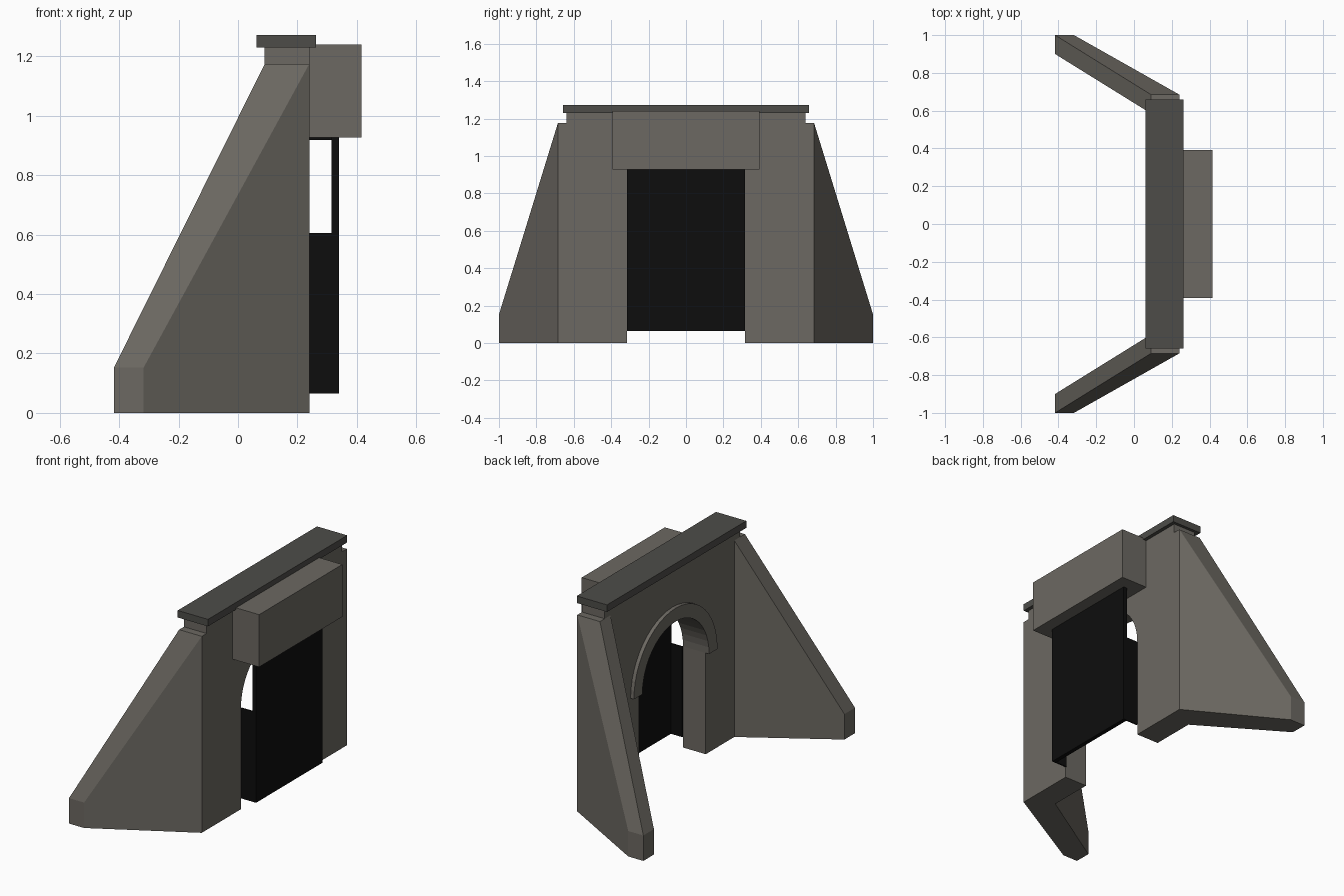
import bpy, bmesh, math

if "Cube" in bpy.data.objects:
    bpy.data.objects.remove(bpy.data.objects["Cube"])


def material(name, rgb):
    m = bpy.data.materials.new(name)
    m.diffuse_color = (*rgb, 1)
    m.use_nodes = True
    m.node_tree.nodes["Principled BSDF"].inputs["Base Color"].default_value = m.diffuse_color
    return m


STONE = material("stone", (0.15, 0.14, 0.122))
COPING = material("dark_stone", (0.075, 0.073, 0.066))
BLACK = material("tunnel_black", (0.004, 0.004, 0.004))


def finish(name, bm, mat):
    bmesh.ops.recalc_face_normals(bm, faces=bm.faces)
    me = bpy.data.meshes.new(name)
    bm.to_mesh(me)
    bm.free()
    me.materials.append(mat)
    ob = bpy.data.objects.new(name, me)
    bpy.context.collection.objects.link(ob)
    return ob


def box(name, x, y, z, mat):
    bm = bmesh.new()
    bmesh.ops.create_cube(bm, size=1)
    for v in bm.verts:
        v.co = [(a + b) / 2 + c * (b - a) for c, (a, b) in zip(v.co, (x, y, z))]
    return finish(name, bm, mat)


def extrude_x(name, profile, x0, x1, mat):
    """Extrude a closed (y, z) outline from x0 to x1."""
    bm = bmesh.new()
    face = bm.faces.new([bm.verts.new((x0, y, z)) for y, z in profile])
    new = bmesh.ops.extrude_face_region(bm, geom=[face])["geom"]
    for v in new:
        if isinstance(v, bmesh.types.BMVert):
            v.co.x = x1
    return finish(name, bm, mat)


R, SPRING, SEG = 0.315, 0.605, 24


def arc(r):
    return [(r * math.cos(math.pi * i / SEG), SPRING + r * math.sin(math.pi * i / SEG))
            for i in range(SEG + 1)]


# Portal wall with shoulders and an arched opening
wall = [(R, 0), (0.685, 0), (0.685, 1.175), (0.64, 1.175), (0.64, 1.23),
        (-0.64, 1.23), (-0.64, 1.175), (-0.685, 1.175), (-0.685, 0), (-R, 0)]
extrude_x("portal_wall", wall + arc(R)[::-1], 0.09, 0.24, STONE)

# Raised ring around the arch
extrude_x("arch_ring", arc(R + 0.08) + arc(R)[::-1], 0.068, 0.09, STONE)

# Coping slab and rear lintel block
box("coping", (0.062, 0.262), (-0.658, 0.658), (1.23, 1.272), COPING)
box("rear_block", (0.24, 0.415), (-0.393, 0.393), (0.927, 1.24), STONE)

# Sloping wing walls, mirrored left and right
plan = [(-0.418, 0.9, 0.152), (-0.418, 1.0, 0.152), (-0.318, 1.0, 0.152),
        (0.24, 0.685, 1.175), (0.09, 0.685, 1.175), (0.09, 0.585, 1.175)]
for side, label in ((1, "left"), (-1, "right")):
    bm = bmesh.new()
    low = [bm.verts.new((x, y * side, 0)) for x, y, z in plan]
    top = [bm.verts.new((x, y * side, z)) for x, y, z in plan]
    bm.faces.new(low)
    bm.faces.new([top[i] for i in (0, 1, 4, 5)])
    bm.faces.new(top[1:5])
    for i in range(6):
        j = (i + 1) % 6
        bm.faces.new((low[i], low[j], top[j], top[i]))
    finish("wing_wall_" + label, bm, STONE)

# Dark backing behind the opening, with low side panels and a thin ceiling
box("tunnel_back", (0.315, 0.34), (-R, R), (0.065, 0.927), BLACK)
box("tunnel_ceiling", (0.24, 0.315), (-0.1, 0.1), (0.919, 0.927), BLACK)
for side, label in ((1, "left"), (-1, "right")):
    ys = sorted((side * R, side * (R - 0.008)))
    box("tunnel_side_" + label, (0.24, 0.315), ys, (0.065, SPRING), BLACK)
